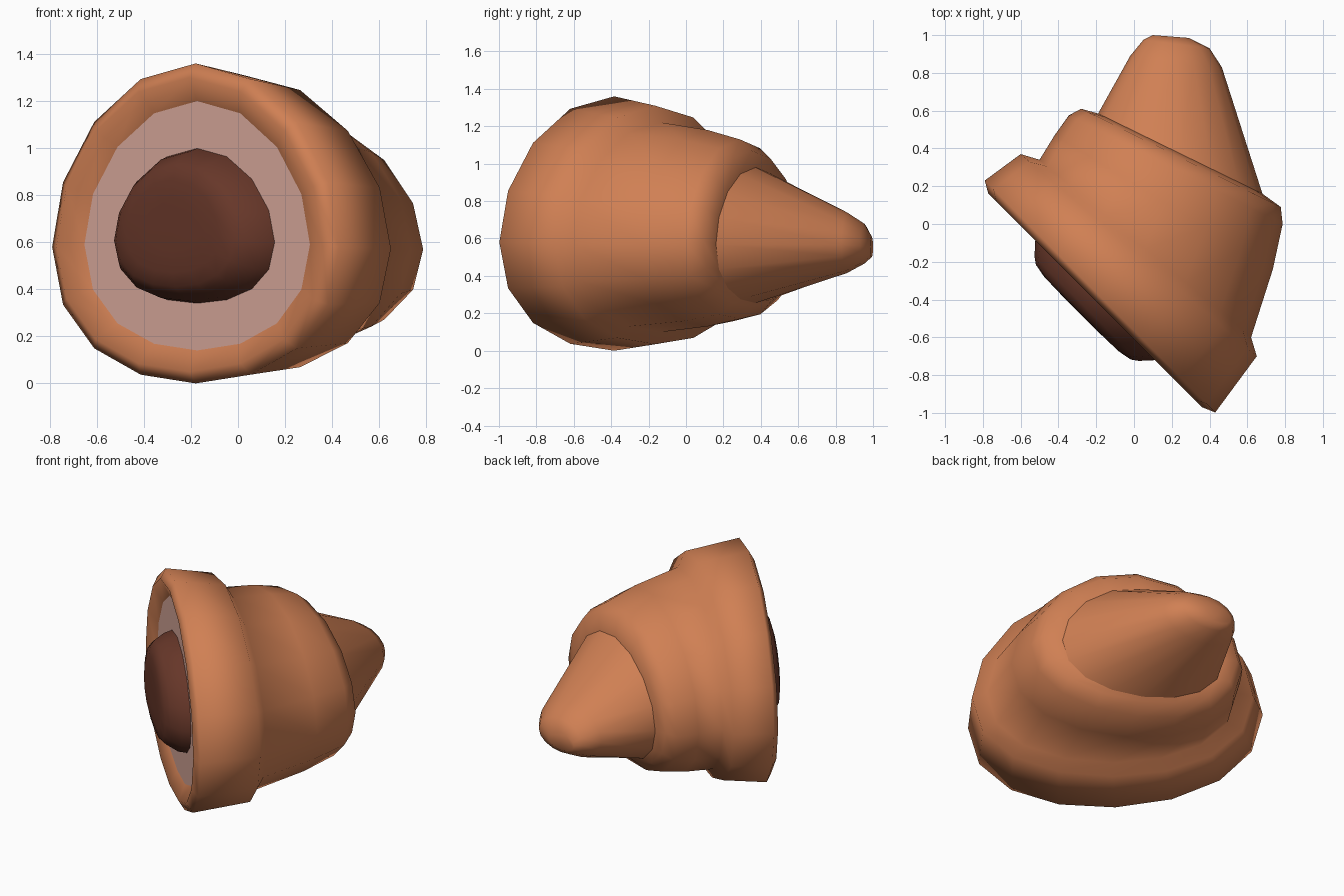
import bpy, bmesh, math

if "Cube" in bpy.data.objects:
    bpy.data.objects.remove(bpy.data.objects["Cube"])

SIDES = 16


def material(name, rgb):
    m = bpy.data.materials.new(name)
    m.diffuse_color = (*rgb, 1)
    m.use_nodes = True
    m.node_tree.nodes["Principled BSDF"].inputs["Base Color"].default_value = m.diffuse_color
    return m


ORANGE = material("clay_orange", (0.63, 0.215, 0.088))
PALE = material("pale_pink", (0.70, 0.40, 0.335))
BROWN = material("dark_brown", (0.135, 0.038, 0.022))


def ring(left, right, top, bottom, egg):
    """Egg-shaped upright ring between two plan-view end points."""
    cx, cy = (left[0] + right[0]) / 2, (left[1] + right[1]) / 2
    hx, hy = (right[0] - left[0]) / 2, (right[1] - left[1]) / 2
    zc, rz = (top + bottom) / 2, (top - bottom) / 2
    pts = []
    for i in range(SIDES):
        t = 2 * math.pi * i / SIDES
        s, c = math.sin(t), math.cos(t)
        pts.append((cx + hx * s, cy + hy * s, zc + rz * c - egg * s * s))
    return pts


def front_ring(k, half, top, bottom, egg, s0=0.14):
    """Ring facing the diagonal; k = x + y gives its depth."""
    q = math.sqrt(2)
    def p(s):
        return ((k + q * s) / 2, (k - q * s) / 2)
    return ring(p(s0 - half), p(s0 + half), top, bottom, egg)


def loft(name, rings, mat, cap_front=False, cap_back=False):
    """Skin a list of rings ordered front to back."""
    bm = bmesh.new()
    vs = [[bm.verts.new(p) for p in r] for r in rings]
    for a, b in zip(vs, vs[1:]):
        for i in range(SIDES):
            j = (i + 1) % SIDES
            bm.faces.new((a[i], a[j], b[j], b[i]))
    if cap_front:
        bm.faces.new(vs[0][::-1])
    if cap_back:
        bm.faces.new(vs[-1])
    for f in bm.faces:
        f.smooth = True
    me = bpy.data.meshes.new(name)
    bm.to_mesh(me)
    bm.free()
    me.materials.append(mat)
    ob = bpy.data.objects.new(name, me)
    bpy.context.collection.objects.link(ob)
    return ob


# shared rings where parts meet
pale_edge = front_ring(-0.545, 0.678, 1.20, 0.14, 0.08)
shoulder = ring((-0.19, 0.585), (0.68, 0.16), 0.98, 0.255, 0.05)

# eye: flat pale disc with a bulging, flat-fronted pupil
loft("pale_disc", [pale_edge], PALE, cap_front=True)
loft("pupil", [front_ring(-0.76, 0.15, 0.78, 0.56, 0.02),
               front_ring(-0.755, 0.28, 0.87, 0.47, 0.04),
               front_ring(-0.735, 0.355, 0.92, 0.41, 0.05),
               front_ring(-0.70, 0.39, 0.95, 0.385, 0.06),
               front_ring(-0.615, 0.445, 0.985, 0.35, 0.07),
               front_ring(-0.54, 0.467, 1.00, 0.34, 0.07)], BROWN, cap_front=True)

# flared rim around the eye, flowing into the turret with a rounded shoulder
loft("rim_and_turret", [pale_edge,
                        front_ring(-0.61, 0.80, 1.30, 0.05, 0.09),
                        ring((-0.79, 0.23), (0.43, -0.998), 1.36, 0.0, 0.10),
                        ring((-0.60, 0.37), (0.65, -0.70), 1.31, 0.035, 0.10),
                        ring((-0.50, 0.34), (0.62, -0.60), 1.22, 0.10, 0.09),
                        ring((-0.42, 0.47), (0.735, -0.24), 1.18, 0.13, 0.085),
                        ring((-0.345, 0.575), (0.787, 0.0), 1.13, 0.17, 0.08),
                        ring((-0.28, 0.61), (0.777, 0.09), 1.07, 0.235, 0.06),
                        shoulder], ORANGE)

# tapering tail cone
loft("tail_cone", [shoulder,
                   ring((-0.02, 0.89), (0.465, 0.83), 0.74, 0.415, 0.01),
                   ring((0.05, 0.975), (0.40, 0.93), 0.68, 0.465, 0.01),
                   ring((0.10, 1.0), (0.29, 0.985), 0.61, 0.50, 0.0)],
     ORANGE, cap_back=True)
